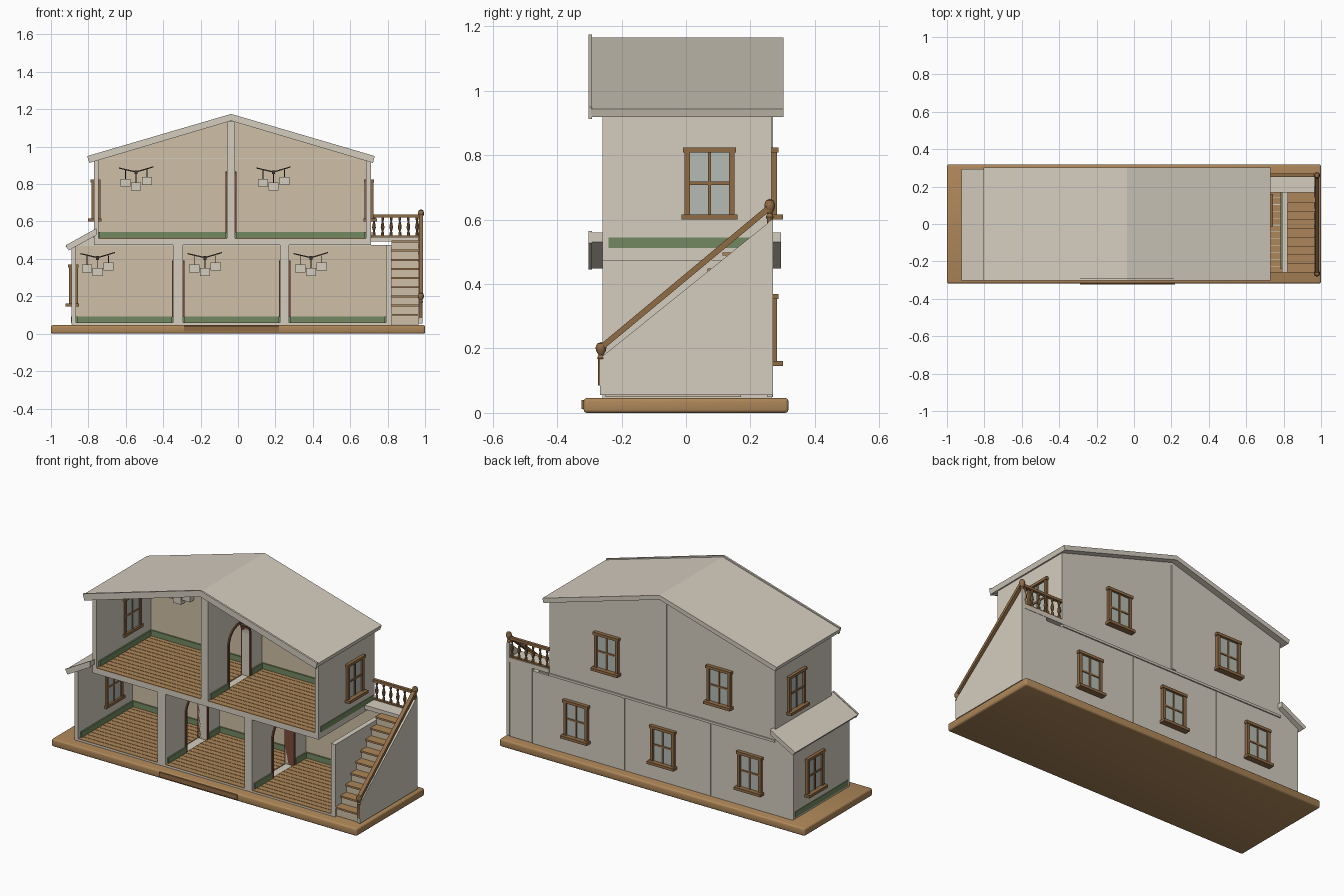
import bpy, bmesh
from math import pi, cos, sin
from mathutils import Vector

if "Cube" in bpy.data.objects:
    bpy.data.objects.remove(bpy.data.objects["Cube"])

def mat(name, r, g, b):
    m = bpy.data.materials.new(name)
    m.diffuse_color = (r, g, b, 1)
    m.use_nodes = True
    m.node_tree.nodes["Principled BSDF"].inputs["Base Color"].default_value = m.diffuse_color
    return m

PLASTER = mat("plaster", .66, .61, .52)
PAPER = mat("wallpaper", .62, .52, .38)
WOOD = mat("wood", .42, .24, .10)
DARK = mat("dark_wood", .28, .15, .06)
RED = mat("red_wood", .20, .07, .04)
GREEN = mat("green_trim", .17, .25, .12)
GLASS = mat("glass", .46, .50, .46)
METAL = mat("dark_metal", .05, .04, .03)

def finish(bm, name, m, smooth=False):
    bmesh.ops.recalc_face_normals(bm, faces=bm.faces)
    me = bpy.data.meshes.new(name)
    bm.to_mesh(me)
    bm.free()
    me.materials.append(m)
    ob = bpy.data.objects.new(name, me)
    bpy.context.collection.objects.link(ob)
    if smooth:
        me.shade_smooth()
        me.set_sharp_from_angle(angle=.6)
    return ob

def add_prism(bm, pts, axis, a, b):
    put = (lambda p, t: (t, p[0], p[1])) if axis == 'x' else (lambda p, t: (p[0], t, p[1]))
    rings = [[bm.verts.new(put(p, t)) for p in pts] for t in (a, b)]
    n = len(pts)
    for r in rings:
        bm.faces.new(r)
    for i in range(n):
        j = (i + 1) % n
        bm.faces.new((rings[0][i], rings[0][j], rings[1][j], rings[1][i]))

def prism(name, pts, axis, a, b, m):
    bm = bmesh.new()
    add_prism(bm, pts, axis, a, b)
    return finish(bm, name, m)

def boxes(name, items, m, fn=lambda p: p, bevel=0):
    """Several boxes (x0, x1, y0, y1, z0, z1) in one object, mapped through fn."""
    bm = bmesh.new()
    for x0, x1, y0, y1, z0, z1 in items:
        add_prism(bm, [(x0, z0), (x1, z0), (x1, z1), (x0, z1)], 'y', y0, y1)
    for v in bm.verts:
        v.co = fn(v.co.copy())
    if bevel:
        bmesh.ops.bevel(bm, geom=bm.edges[:], offset=bevel, segments=3, profile=.5, affect='EDGES')
    return finish(bm, name, m, bevel > 0)

def lathe(name, profile, loc, m, seg=12):
    bm = bmesh.new()
    vs = [bm.verts.new((r, 0, z)) for r, z in profile]
    es = [bm.edges.new(e) for e in zip(vs, vs[1:])]
    bmesh.ops.spin(bm, geom=vs + es, cent=(0, 0, 0), axis=(0, 0, 1), angle=2 * pi, steps=seg)
    bmesh.ops.remove_doubles(bm, verts=bm.verts, dist=1e-5)
    ob = finish(bm, name, m, True)
    ob.location = loc
    return ob

F, B = -.26, .265                         # front and back of the walls
G, U = .06, .512                          # ground and upper floor levels
LOWER = [(-.865, -.347), (-.294, .225), (.273, .79)]
UPPER = [(-.745, -.06), (-.015, .685)]

# Base and front step
boxes("base", [(-1, 1, -.318, .318, 0, .046)], WOOD, bevel=.01)
boxes("front_step", [(-.29, .22, -.324, -.31, .012, .04)], DARK)

# Floor slabs and outer walls
boxes("ground_slab", [(-.885, .82, F, B, .045, .056)], PLASTER)
boxes("upper_slab", [(-.77, .71, F, B, .475, .507)], PLASTER)
boxes("ground_side_walls", [(-.89, -.865, F, B, .05, .475), (.79, .82, F, B, .05, .475)], PLASTER)
boxes("upper_side_walls", [(-.77, -.745, F, B, .507, .93), (.685, .71, F, B, .507, .93)], PLASTER)
boxes("ground_back_wall", [(-.89, .82, .252, B, .05, .475)], PLASTER)
prism("upper_back_wall", [(-.77, .507), (.71, .507), (.71, .925), (-.037, 1.14), (-.77, .925)],
      'y', .252, B, PLASTER)
boxes("back_ledges", [(-.77, .71, B, .272, .478, .492), (-.35, -.335, B, .27, .05, .475),
                      (.215, .23, B, .27, .05, .475), (-.06, -.03, B, .27, .5, 1.12)], PLASTER)

# Interior wallpaper on the back walls
boxes("ground_wallpaper", [(a, b, .248, .253, G, .47) for a, b in LOWER], PAPER)
boxes("upper_wallpaper", [(a, b, .248, .253, U, .935) for a, b in UPPER], PAPER)
prism("gable_wallpaper", [(-.74, .94), (.68, .94), (-.037, 1.135)], 'y', .247, .253, PAPER)

# Dividing walls with an arched doorway and its frame
def arch(cy, half, z0, top, n=14):
    zc = top - half
    return [(cy - half, z0)] + [(cy - half * cos(pi * i / n), zc + half * sin(pi * i / n))
                                for i in range(n + 1)] + [(cy + half, z0)]

def divider(name, x0, x1, z0, z1, door_top):
    inner = arch(.03, .095, z0, door_top)
    prism(name, [(F, z0)] + inner + [(B - .01, z0), (B - .01, z1), (F, z1)], 'x', x0, x1, PLASTER)
    outer = arch(.03, .107, z0, door_top + .012)
    prism(name + "_arch_frame", inner + outer[::-1], 'x', x0 - .007, x1 + .007, RED)

divider("ground_divider_left", -.347, -.294, .056, .475, .38)
divider("ground_divider_right", .225, .273, .056, .475, .38)
divider("upper_divider", -.06, -.015, .507, 1.135, .855)

# Plank floors and green skirting in every room
for i, (a, b, z) in enumerate([r + (G,) for r in LOWER] + [r + (U,) for r in UPPER]):
    n = 14
    w = (.252 - F) / n
    boxes(f"plank_floor_{i}", [(a, b, F + k * w, F + (k + 1) * w - .003, z - .006, z)
                               for k in range(n)], WOOD)
    h = z + .033
    skirt = [(a, b, .24, .249, z, h)]
    for x0, x1 in ((a, a + .008), (b - .008, b)):
        if abs(x0) > .6:
            skirt.append((x0, x1, -.24, .25, z, h))
        else:
            skirt += [(x0, x1, -.24, -.08, z, h), (x0, x1, .14, .25, z, h)]
    boxes(f"skirting_{i}", skirt, GREEN)
boxes("outer_skirting", [(-.893, -.885, -.24, .25, G, .093), (.705, .713, -.24, .25, U, .545),
                         (-.773, -.765, -.24, .25, U, .545)], GREEN)

# Windows: local x across, y outward, z up from the sill
def window(name, fn, d0):
    f = .018
    boxes(name + "_glass", [(-.07, .07, d0 + .006, .008, .01, .215)], GLASS, fn)
    boxes(name + "_frame", [(-.078, -.06, d0, f, .01, .215), (.06, .078, d0, f, .01, .215),
                            (-.083, .083, d0 - .002, f + .004, .208, .224),
                            (-.087, .087, d0 - .006, f + .018, 0, .016),
                            (-.005, .005, d0 + .003, .013, .01, .215),
                            (-.07, .07, d0 + .003, .013, .108, .118)], DARK, fn)

for i, (x, z) in enumerate([(-.61, .145), (-.04, .145), (.528, .145), (-.41, .6), (.328, .6)]):
    window(f"back_window_{i}", lambda p: Vector((x + p.x, B + p.y, z + p.z)), 0)
for n, x, s, z in (("right_upper", .706, 1, .6), ("left_upper", -.766, -1, .6), ("left_ground", -.886, -1, .145)):
    window(n + "_window", lambda p: Vector((x + s * p.y, .073 + p.x, z + p.z)), -.03)

# Main roof and front bargeboard, lower lean-to roof
def gable(top, end, t):
    ax = -.037
    return [(-.805, end), (ax, top), (.73, end), (.722, end - t), (ax, top - t), (-.795, end - t)]

prism("main_roof", gable(1.166, .944, .026), 'y', -.295, .302, PLASTER)
prism("front_bargeboard", gable(1.175, .95, .037), 'y', -.303, -.292, PLASTER)
lean = [(-.922, .468), (-.757, .56), (-.757, .53), (-.905, .448)]
prism("lean_to_roof", lean, 'y', -.293, .295, PLASTER)
prism("lean_to_bargeboard", [(p, q + (.004 if k < 2 else -.003)) for k, (p, q) in enumerate(lean)],
      'y', -.302, -.292, PLASTER)
prism("lean_to_infill", [(-.885, .47), (-.76, .47), (-.76, .535)], 'y', .252, B, PLASTER)

# Stairs, outer stair wall and landing
n, y0, rise, run = 9, -.25, .049, .0467
steps = [(y0, .05)]
for i in range(n):
    steps += [(y0 + i * run, .055 + (i + 1) * rise - .008), (y0 + (i + 1) * run, .055 + (i + 1) * rise - .008)]
steps += [(y0 + n * run, .05)]
prism("stair_risers", steps, 'x', .82, .967, PAPER)
boxes("stair_treads", [(.82, .967, y0 + i * run - .01, y0 + (i + 1) * run, .047 + (i + 1) * rise,
                        .057 + (i + 1) * rise) for i in range(n)], WOOD)
prism("stair_outer_wall", [(-.267, .055), (.27, .055), (.27, .602), (-.267, .17)], 'x', .966, .987, PLASTER)
boxes("stair_back_wall", [(.82, .967, .252, .268, .05, .5)], PLASTER)
boxes("landing", [(.71, .967, .168, .27, .492, .517)], PLASTER)

# Handrail, newel posts and landing balustrade
prism("stair_handrail", [(-.265, .19), (.262, .628), (.262, .652), (-.265, .213)], 'x', .967, .99, DARK)
post = [(0, 0), (.009, 0), (.009, .08), (.012, .085), (.008, .095), (.015, .108), (.017, .118), (.012, .13), (0, .135)]
lathe("lower_newel", post, (.978, -.264, .085), DARK)
lathe("upper_newel", [(r, z * 1.15) for r, z in post], (.978, .26, .51), DARK)
boxes("landing_top_rail", [(.71, .975, .251, .269, .622, .637)], DARK)
boxes("landing_bottom_rail", [(.71, .975, .252, .268, .517, .524)], DARK)
for i in range(6):
    lathe(f"baluster_{i}", [(.008, 0), (.008, .018), (.004, .025), (.01, .045), (.008, .06), (.004, .08),
                            (.007, .086), (.007, .102)], (.727 + i * .046, .26, .522), DARK, 8)

# Wall lamps: a bent bar with three hanging shades
for i, (x, z) in enumerate([(-.75, .415), (-.177, .415), (.39, .415), (-.545, .873), (.19, .873)]):
    prism(f"lamp_bar_{i}", [(x - .092, z + .01), (x, z - .012), (x + .092, z + .016), (x + .092, z + .022),
                            (x, z - .005), (x - .092, z + .016)], 'y', .228, .238, METAL)
    drops = [(-.057, -.066), (0, -.086), (.058, -.056)]
    boxes(f"lamp_rods_{i}", [(x + u - .002, x + u + .002, .231, .235, z + w, z + .004 - .012 * (u == 0))
                             for u, w in drops] + [(x - .008, x + .008, .23, .25, z - .02, z)], METAL)
    boxes(f"lamp_shades_{i}", [(x + u - .027, x + u + .027, .208, .246, z + w - .021, z + w + .021)
                               for u, w in drops], PLASTER)
